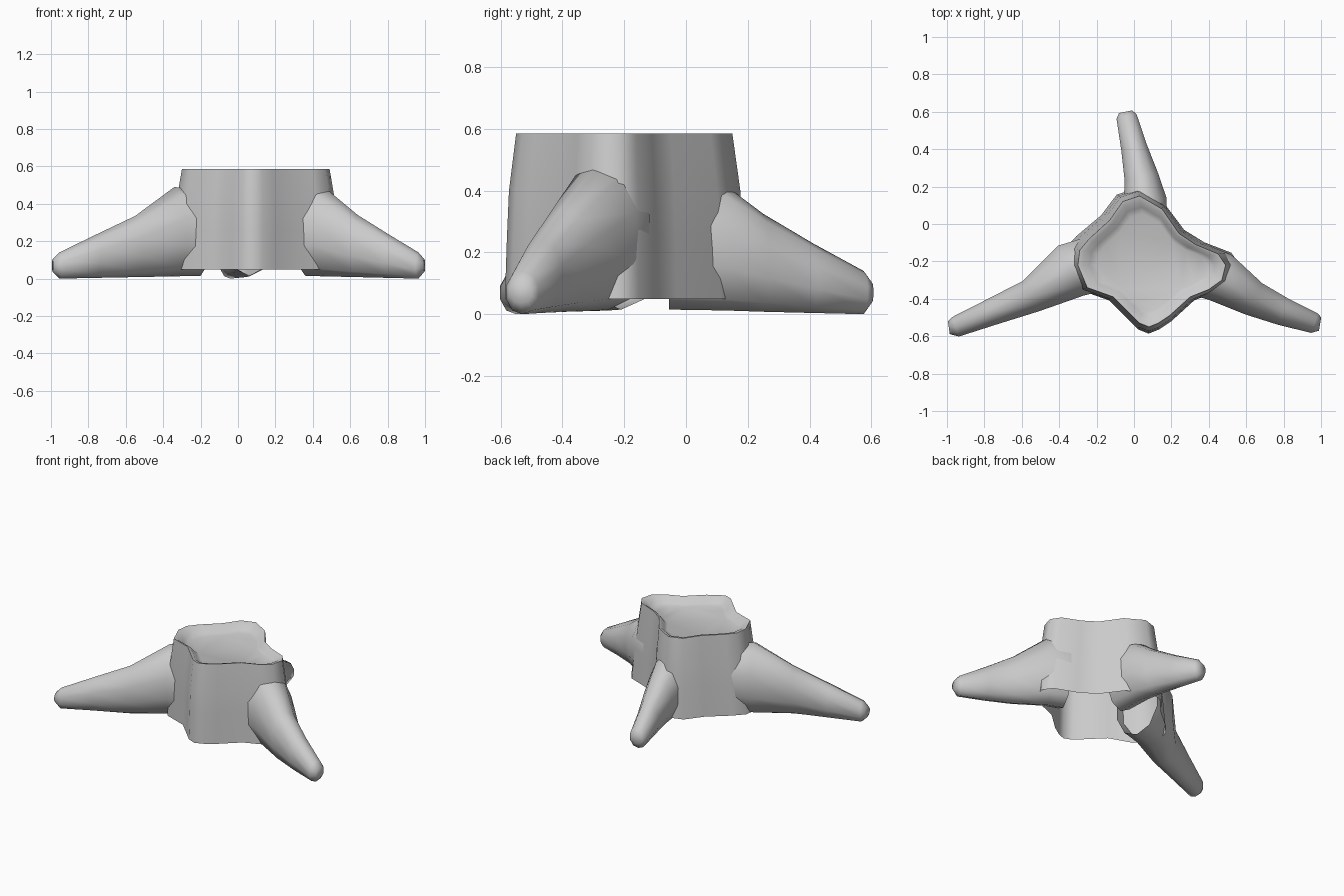
import bpy, bmesh, math
from mathutils import Vector


def finish(name, bm, angle):
    bmesh.ops.recalc_face_normals(bm, faces=bm.faces)
    me = bpy.data.meshes.new(name)
    bm.to_mesh(me)
    bm.free()
    ob = bpy.data.objects.new(name, me)
    bpy.context.collection.objects.link(ob)
    bpy.ops.object.select_all(action='DESELECT')
    ob.select_set(True)
    bpy.context.view_layer.objects.active = ob
    bpy.ops.object.shade_smooth_by_angle(angle=math.radians(angle))
    return ob


def loft(bm, rings):
    loops = [[bm.verts.new(p) for p in r] for r in rings]
    for a, b in zip(loops, loops[1:]):
        n = len(a)
        for i in range(n):
            bm.faces.new((a[i], a[(i + 1) % n], b[(i + 1) % n], b[i]))
    return loops


# Trunk: lobed outline lofted upward, rounded rim, shallow hollow, open underneath
outline = [(0.03, 0.15), (-0.06, 0.12), (-0.13, 0.02), (-0.24, -0.08),
           (-0.29, -0.14), (-0.30, -0.22), (-0.25, -0.34), (-0.11, -0.39),
           (-0.02, -0.48), (0.03, -0.53), (0.08, -0.55), (0.13, -0.53), (0.19, -0.49),
           (0.30, -0.39), (0.40, -0.35), (0.47, -0.30), (0.49, -0.22), (0.45, -0.16),
           (0.33, -0.11), (0.24, -0.05), (0.15, 0.08)]
cx, cy = 0.10, -0.22
# sideways scale (rear half flares most), depth scale, height
profile = [(1.20, 1.11, 0.05), (1.14, 1.09, 0.25), (1.08, 1.07, 0.40), (1.0, 1.0, 0.585),
           (0.93, 0.93, 0.58), (0.84, 0.84, 0.552), (0.75, 0.75, 0.54)]
bm = bmesh.new()
loops = loft(bm, [[(cx + (x - cx) * (sx if y > -0.3 else sy), cy + (y - cy) * sy, z)
                   for x, y in outline] for sx, sy, z in profile])
bmesh.ops.triangle_fill(bm, use_beauty=True,
                        edges=[e for e in bm.edges if e.is_boundary
                               and e.verts[0] in loops[-1]])
finish("stump_trunk", bm, 80)


# Roots: stations are x, y, half width, bottom z, top z; inner end stays open
def root(name, stations):
    bm = bmesh.new()
    rings = []
    n = 10
    for i, (x, y, w, z0, z1) in enumerate(stations):
        a = Vector(stations[max(i - 1, 0)][:2])
        b = Vector(stations[min(i + 1, len(stations) - 1)][:2])
        d = (b - a).normalized()
        side = Vector((-d.y, d.x))
        ring = []
        for k in range(n):
            t = 2 * math.pi * (k + 0.5) / n
            u = side * w * math.cos(t) * 1.05
            h = max(-1, min(1, math.sin(t) * 1.02))
            ring.append((x + u.x, y + u.y, (z0 + z1) / 2 + h * (z1 - z0) / 2))
        rings.append(ring)
    loops = loft(bm, rings)
    bm.faces.new(loops[-1])
    finish(name, bm, 80)


root("root_left", [(-0.20, -0.21, 0.15, 0.015, 0.47), (-0.34, -0.25, 0.15, 0.012, 0.49),
                   (-0.55, -0.385, 0.092, 0.008, 0.335), (-0.76, -0.47, 0.072, 0.004, 0.235),
                   (-0.955, -0.55, 0.055, 0.0, 0.14), (-0.99, -0.555, 0.034, 0.035, 0.105)])
root("root_right", [(0.36, -0.25, 0.14, 0.015, 0.48), (0.46, -0.285, 0.135, 0.012, 0.49),
                    (0.64, -0.40, 0.095, 0.008, 0.34), (0.80, -0.47, 0.075, 0.004, 0.24),
                    (0.965, -0.53, 0.055, 0.0, 0.14), (0.995, -0.535, 0.036, 0.035, 0.105)])
root("root_back", [(0.06, -0.055, 0.115, 0.015, 0.46), (0.06, 0.13, 0.115, 0.012, 0.415),
                   (0.04, 0.25, 0.092, 0.008, 0.325), (0.0, 0.41, 0.07, 0.004, 0.23),
                   (-0.04, 0.575, 0.055, 0.0, 0.14), (-0.045, 0.60, 0.036, 0.035, 0.105)])
